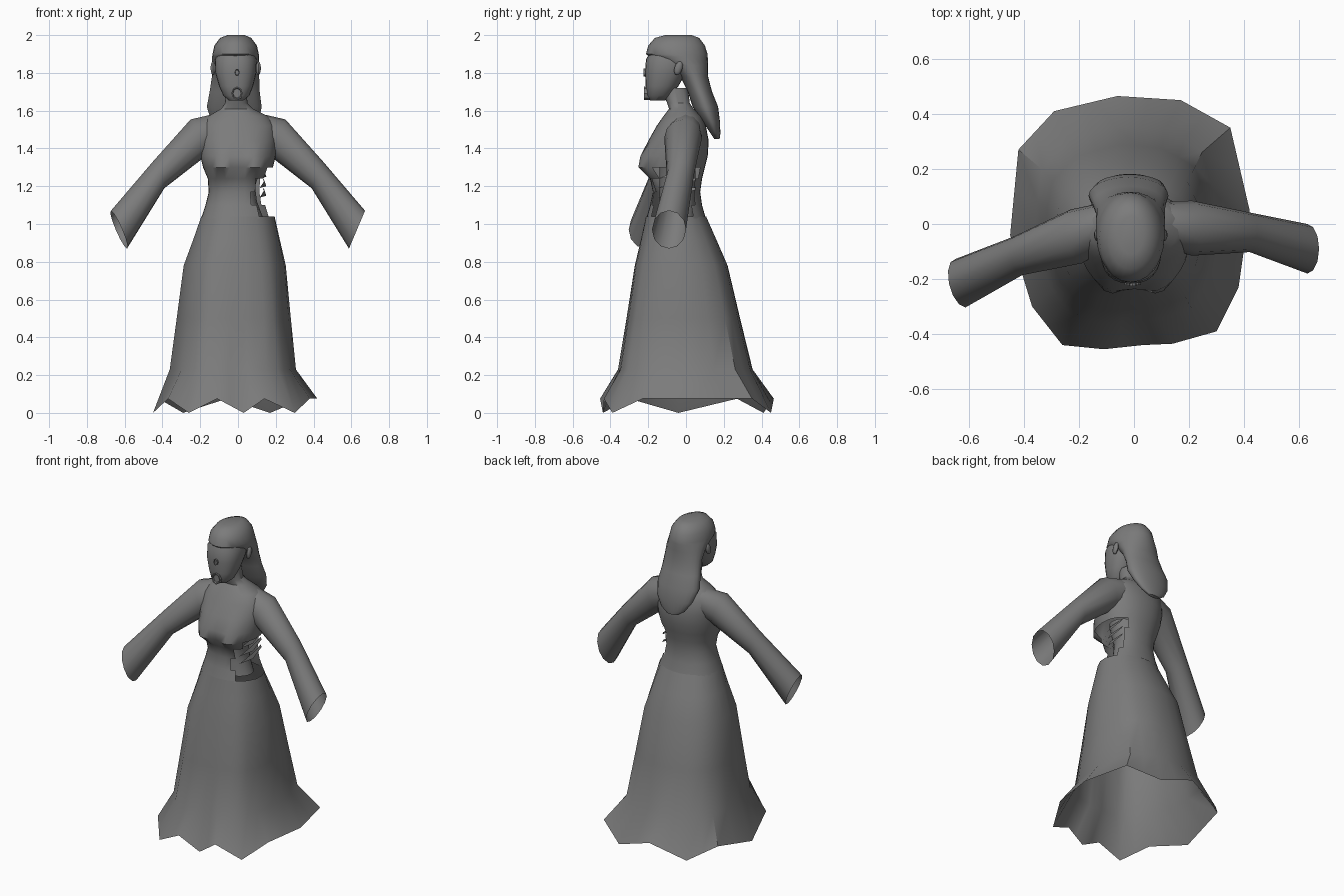
import bpy, bmesh, math
from math import sin, cos, pi, exp
from mathutils import Vector

cube = bpy.data.objects.get("Cube")
if cube:
    bpy.data.objects.remove(cube, do_unlink=True)

# One grey for the whole figure
grey = bpy.data.materials.new("stone grey")
grey.use_nodes = True
colour = (0.2, 0.2, 0.2, 1)
grey.diffuse_color = colour
grey.node_tree.nodes["Principled BSDF"].inputs["Base Color"].default_value = colour


def finish(name, bm, crease=40):
    """Turn a bmesh into a smooth shaded object."""
    mesh = bpy.data.meshes.new(name)
    bm.to_mesh(mesh)
    bm.free()
    mesh.materials.append(grey)
    obj = bpy.data.objects.new(name, mesh)
    bpy.context.collection.objects.link(obj)
    bpy.ops.object.select_all(action='DESELECT')
    obj.select_set(True)
    bpy.context.view_layer.objects.active = obj
    bpy.ops.object.shade_smooth_by_angle(angle=math.radians(crease))
    return obj


def loft(rings, cap_start=False, cap_end=False):
    """Skin a row of closed rings, with optional end caps."""
    bm = bmesh.new()
    rows = [[bm.verts.new(p) for p in ring] for ring in rings]
    for low, high in zip(rows, rows[1:]):
        count = len(low)
        for i in range(count):
            j = (i + 1) % count
            bm.faces.new((low[i], low[j], high[j], high[i]))
    if cap_start:
        bm.faces.new(rows[0][::-1])
    if cap_end:
        bm.faces.new(rows[-1])
    bmesh.ops.recalc_face_normals(bm, faces=bm.faces)
    return bm


def oval(z, x0, x1, y0, y1, count=24, power=2.0):
    """Horizontal superellipse that fills the given bounds."""
    def bend(v):
        return math.copysign(abs(v) ** (2 / power), v)
    points = []
    for i in range(count):
        a = 2 * pi * i / count
        points.append(Vector(((x0 + x1) / 2 + (x1 - x0) / 2 * bend(cos(a)),
                              (y0 + y1) / 2 + (y1 - y0) / 2 * bend(sin(a)), z)))
    return points


# Skirt: open shell whose rounded-square hem zigzags in height
hem_plan = [(.42, .05), (.35, .35), (.17, .45), (-.06, .465), (-.29, .41),
            (-.42, .27), (-.45, -.04), (-.37, -.3), (-.26, -.44), (-.11, -.455),
            (.03, -.44), (.14, -.435), (.3, -.39), (.38, -.23)]
corners = [Vector((x, y, .075 if i % 2 or i == 0 else 0))
           for i, (x, y) in enumerate(hem_plan)]
hem = []
for i, corner in enumerate(corners):
    hem += [corner, (corner + corners[(i + 1) % len(corners)]) / 2]


def skirt_ring(z, x0, x1, y0, y1, squareness):
    """Hem outline fitted to new bounds and blended towards an ellipse."""
    ring = []
    for p in hem:
        square = Vector((p.x / .44, p.y / .46))
        flat = square.normalized().lerp(square, squareness)
        ring.append(Vector(((x0 + x1) / 2 + flat.x * (x1 - x0) / 2,
                            (y0 + y1) / 2 + flat.y * (y1 - y0) / 2, z)))
    return ring


skirt_levels = [(.23, -.355, .32, -.365, .35, .85), (.5, -.32, .29, -.32, .285, .7),
                (.78, -.285, .26, -.275, .22, .5), (.92, -.235, .225, -.24, .16, .3),
                (1.04, -.195, .195, -.212, .108, 0)]
finish("skirt", loft([hem] + [skirt_ring(*level) for level in skirt_levels]))

# Bodice: waist, bust, shoulders and neck in one skin
bodice_levels = [(1.03, -.195, .195, -.21, .105), (1.1, -.172, .17, -.19, .085),
                 (1.17, -.155, .155, -.175, .075), (1.24, -.16, .16, -.19, .085),
                 (1.3, -.185, .185, -.23, .1), (1.36, -.2, .2, -.235, .115),
                 (1.44, -.205, .205, -.2, .12), (1.52, -.2, .2, -.155, .105),
                 (1.57, -.16, .16, -.12, .08), (1.61, -.09, .08, -.09, .04),
                 (1.64, -.068, .05, -.1, .02), (1.72, -.065, .045, -.13, .01)]
rings = [oval(*level, count=32, power=2.2) for level in bodice_levels]
for ring in rings:
    for p in ring:
        if p.y < -.05:
            p.y -= .04 * exp(-((abs(p.x) - .1) / .06) ** 2 - ((p.z - 1.31) / .06) ** 2)
bodice = loft(rings)

# Torn opening in the left side of the waist
torn = []
for face in bodice.faces:
    c = face.calc_center_median()
    if c.x > .08 and 1.05 < c.z < 1.29 and -.17 < c.y < .03 + (c.z - 1.1) * .2:
        torn.append(face)
bmesh.ops.delete(bodice, geom=torn, context='FACES')
finish("bodice", bodice)

# Recessed core behind the opening
core = [oval(z, -.1, .1 + step, -.14, .05, count=16)
        for z, step in ((1.04, .03), (1.12, 0), (1.2, -.01), (1.32, .03))]
finish("torn_core", loft(core, True, True))

# Ragged strips crossing the opening
for i in range(3):
    z = 1.16 + i * .05
    bm = bmesh.new()
    outline = [(.115, -.15, z - .02), (.15, -.06, z - .01), (.135, .05, z + .02),
               (.13, .05, z + .035), (.14, -.05, z + .02)]
    bm.faces.new([bm.verts.new(p) for p in outline])
    finish("torn_strip_%d" % (i + 1), bm)

# Sleeves: open tubes, the right one reaching further forward
upright = Vector((.39, 0, .92))
for name, side, skew, depths in (("left_sleeve", 1, 0, (0, -.015, -.03, -.09)),
                                 ("right_sleeve", -1, -.2, (0, -.045, -.115, -.215))):
    stations = zip((.09, .21, .42, .63), depths, (1.5, 1.457, 1.26, .97),
                   (.08, .1, .072, .09), (.09, .105, .077, .109))
    up = Vector((upright.x * side, 0, upright.z))
    across = Vector((skew, 1, 0)).normalized()
    tube = []
    for x, y, z, wide, tall in stations:
        centre = Vector((x * side, y, z))
        tube.append([centre + across * wide * cos(a) + up * tall * sin(a)
                     for a in (2 * pi * k / 12 for k in range(12))])
    finish(name, loft(tube))

# Face, from chin to brow
face_levels = [(1.655, -.05, .03, -.19, -.11), (1.68, -.078, .06, -.208, -.08),
               (1.73, -.1, .08, -.213, -.04), (1.8, -.12, .097, -.217, 0),
               (1.87, -.122, .1, -.212, .03), (1.93, -.1, .08, -.18, .03)]
finish("face", loft([oval(*level, power=2.3) for level in face_levels], True, True))

# Hair: cap on the crown running into a fall down the back
hair_levels = [(2, -.055, .035, -.11, .03), (1.985, -.095, .07, -.165, .07),
               (1.945, -.125, .1, -.2, .1), (1.9, -.135, .11, -.212, .114),
               (1.885, -.137, .112, -.195, .115), (1.84, -.138, .112, -.09, .117),
               (1.78, -.138, .112, -.03, .117), (1.7, -.15, .115, .01, .138),
               (1.62, -.165, .125, .035, .17), (1.54, -.14, .11, .09, .18),
               (1.48, -.1, .07, .13, .182), (1.45, -.055, .025, .15, .178)]
finish("hair", loft([oval(*level) for level in hair_levels], True, True))


# Mouth and nose: rimmed openings on the front of the face
def rimmed(name, z, wide, tall, front, back):
    def rim(y, size):
        return [Vector((-.005 + wide * size * cos(a), y, z + tall * size * sin(a)))
                for a in (pi / 4 * k for k in range(8))]
    rings = [rim(back, 1), rim(front, 1), rim(front, .8), rim(front + .008, .7)]
    finish(name, loft(rings, cap_end=True), 30)


rimmed("mouth", 1.692, .03, .036, -.222, -.19)
rimmed("nose", 1.802, .014, .02, -.226, -.2)

# Ears, one on each side
for name, x in (("left_ear", .108), ("right_ear", -.132)):
    bm = bmesh.new()
    bmesh.ops.create_uvsphere(bm, u_segments=10, v_segments=6, radius=1)
    for v in bm.verts:
        v.co = Vector((x + v.co.x * .014, -.04 + v.co.y * .022 - v.co.z * -.008,
                       1.825 + v.co.z * .037))
    finish(name, bm)
